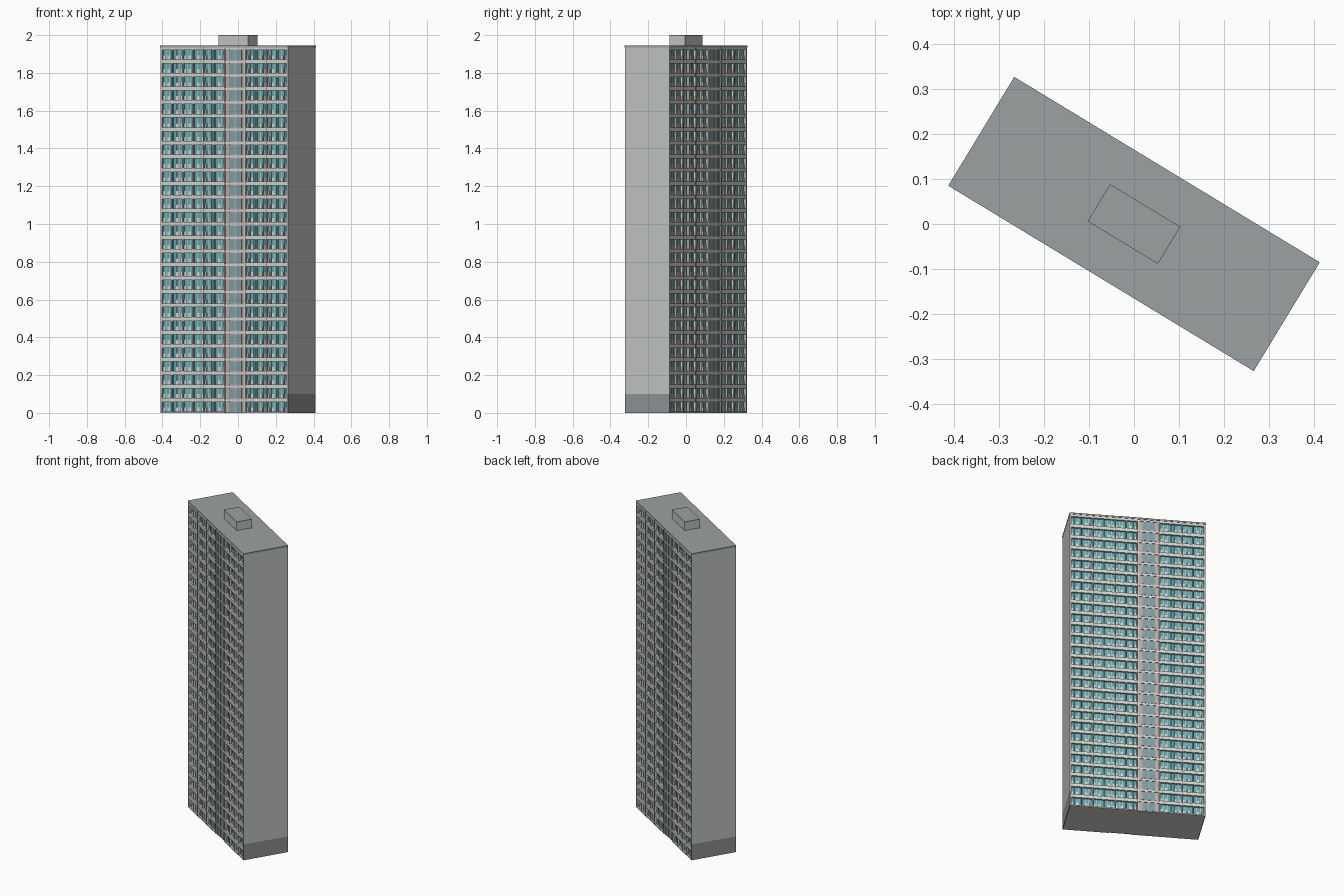
import bpy, bmesh, math
from mathutils import Matrix

if "Cube" in bpy.data.objects:
    bpy.data.objects.remove(bpy.data.objects["Cube"])

ANGLE = math.radians(-31.25)
HALF_L, HALF_W = 0.395, 0.139      # half length and half depth of the tower
TOP, FLOORS, BAYS = 1.945, 27, 6
FLOOR_H = 1.935 / FLOORS
END_T = 0.006                      # end wall thickness
BAY_W = 2 * (HALF_L - END_T) / BAYS
RECESS = 0.014                     # depth of the loggias
BACK = HALF_W - RECESS
STAIR_BAY = 3


def material(name, rgb):
    m = bpy.data.materials.new(name)
    lin = [((c + 0.055) / 1.055) ** 2.4 for c in rgb]
    m.diffuse_color = (*lin, 1)
    m.use_nodes = True
    m.node_tree.nodes["Principled BSDF"].inputs["Base Color"].default_value = m.diffuse_color
    return m


WHITE = material("off white concrete", (0.84, 0.83, 0.81))
GREY = material("light grey wall", (0.77, 0.78, 0.77))
BASE = material("plinth grey", (0.57, 0.58, 0.58))
ROOF = material("roof grey", (0.61, 0.63, 0.63))
TEAL = material("teal glass", (0.38, 0.65, 0.68))
STAIR = material("pinkish grey panel", (0.72, 0.68, 0.67))
STAIR_GLASS = material("grey blue glass", (0.50, 0.62, 0.64))
DARK = material("dark trim", (0.30, 0.29, 0.28))


class Part:
    """Collects boxes and turns them into one rotated object."""

    def __init__(self, name, mat):
        self.name, self.mat, self.bm = name, mat, bmesh.new()

    def box(self, u0, u1, v0, v1, z0, z1):
        m = Matrix.Translation(((u0 + u1) / 2, (v0 + v1) / 2, (z0 + z1) / 2))
        m = m @ Matrix.Diagonal((abs(u1 - u0), abs(v1 - v0), z1 - z0, 1))
        bmesh.ops.create_cube(self.bm, size=1, matrix=m)

    def both(self, u0, u1, d0, d1, z0, z1):
        """Box on the front face and its half-turn copy on the back face."""
        for s in (-1, 1):
            self.box(-s * u0, -s * u1, s * d0, s * d1, z0, z1)

    def finish(self):
        mesh = bpy.data.meshes.new(self.name)
        self.bm.to_mesh(mesh)
        self.bm.free()
        mesh.materials.append(self.mat)
        ob = bpy.data.objects.new(self.name, mesh)
        ob.rotation_euler.z = ANGLE
        bpy.context.collection.objects.link(ob)


core = Part("core", WHITE)
ends = Part("end_walls", GREY)
plinth = Part("end_plinths", BASE)
roof = Part("roof", ROOF)
house = Part("roof_house", GREY)
piers = Part("piers", WHITE)
slabs = Part("floor_bands", WHITE)
glass = Part("windows", TEAL)
sills = Part("window_sills", WHITE)
frames = Part("window_posts", WHITE)
joints = Part("bay_joints", DARK)
panels = Part("stair_panels", STAIR)
stair_glass = Part("stair_windows", STAIR_GLASS)
bars = Part("stair_mullions", STAIR)

# Core, end walls with darker plinth, roof slab and roof house
core.box(-HALF_L + END_T, HALF_L - END_T, -BACK, BACK, 0, 1.935)
for s in (-1, 1):
    inner, outer = s * (HALF_L - END_T), s * HALF_L
    ends.box(inner, outer, -HALF_W, HALF_W, 0.10, 1.935)
    plinth.box(inner, outer, -HALF_W, HALF_W, 0, 0.10)
roof.box(-HALF_L - 0.001, HALF_L + 0.001, -HALF_W - 0.002, HALF_W + 0.002, 1.935, TOP)
house.box(-0.091, 0.091, -0.048, 0.048, TOP, 1.996)
roof.box(-0.091, 0.091, -0.048, 0.048, 1.996, 2.0)

# Piers between bays, with a thin dark joint on each
for i in range(BAYS + 1):
    u = -HALF_L + END_T + i * BAY_W
    a, b = max(u - 0.004, -HALF_L + END_T), min(u + 0.004, HALF_L - END_T)
    piers.both(a, b, BACK, HALF_W, 0, 1.935)
    if 0 < i < BAYS:
        joints.both(u - 0.001, u + 0.001, HALF_W, HALF_W + 0.0008, 0, 1.935)

for f in range(FLOORS):
    z = f * FLOOR_H
    for i in range(BAYS):
        left = -HALF_L + END_T + i * BAY_W
        a, b = left + 0.004, left + BAY_W - 0.004
        mid = (a + b) / 2
        if i == STAIR_BAY:
            # Stair bay: nearly flush panel with a tall double window
            panels.both(a, b, BACK, HALF_W - 0.004, z, z + FLOOR_H)
            slabs.both(a, b, BACK, HALF_W - 0.001, z + FLOOR_H - 0.010, z + FLOOR_H)
            stair_glass.both(mid - 0.038, mid + 0.038, HALF_W - 0.004, HALF_W - 0.003,
                             z + 0.006, z + FLOOR_H - 0.014)
            for off in (-0.039, 0, 0.039):
                bars.both(mid + off - 0.002, mid + off + 0.002, HALF_W - 0.004,
                          HALF_W - 0.001, z + 0.004, z + FLOOR_H - 0.012)
            continue
        # Loggia: concrete bands, glazing, low sills beside the doors
        slabs.both(a, b, BACK, HALF_W, z, z + 0.007)
        slabs.both(a, b, BACK, HALF_W, z + FLOOR_H - 0.014, z + FLOOR_H)
        glass.both(a, b, BACK, BACK + 0.002, z + 0.007, z + FLOOR_H - 0.014)
        frames.both(mid - 0.003, mid + 0.003, BACK, HALF_W - 0.002, z, z + FLOOR_H - 0.014)
        joints.both(mid - 0.001, mid + 0.001, HALF_W - 0.002, HALF_W - 0.001,
                    z + 0.007, z + FLOOR_H - 0.014)
        for s in (-1, 1):
            sills.both(mid + s * 0.022, mid + s * 0.034, BACK, BACK + 0.005, z + 0.007, z + 0.028)
            sills.both(mid + s * 0.050, mid + s * 0.060, BACK, BACK + 0.005, z + 0.007, z + 0.028)
            for off in (0.021, 0.042):
                frames.both(mid + s * off - 0.0012, mid + s * off + 0.0012, BACK,
                            BACK + 0.004, z + 0.007, z + FLOOR_H - 0.014)

for part in (core, ends, plinth, roof, house, piers, slabs, glass, sills,
             frames, joints, panels, stair_glass, bars):
    bmesh.ops.recalc_face_normals(part.bm, faces=part.bm.faces)
    part.finish()
